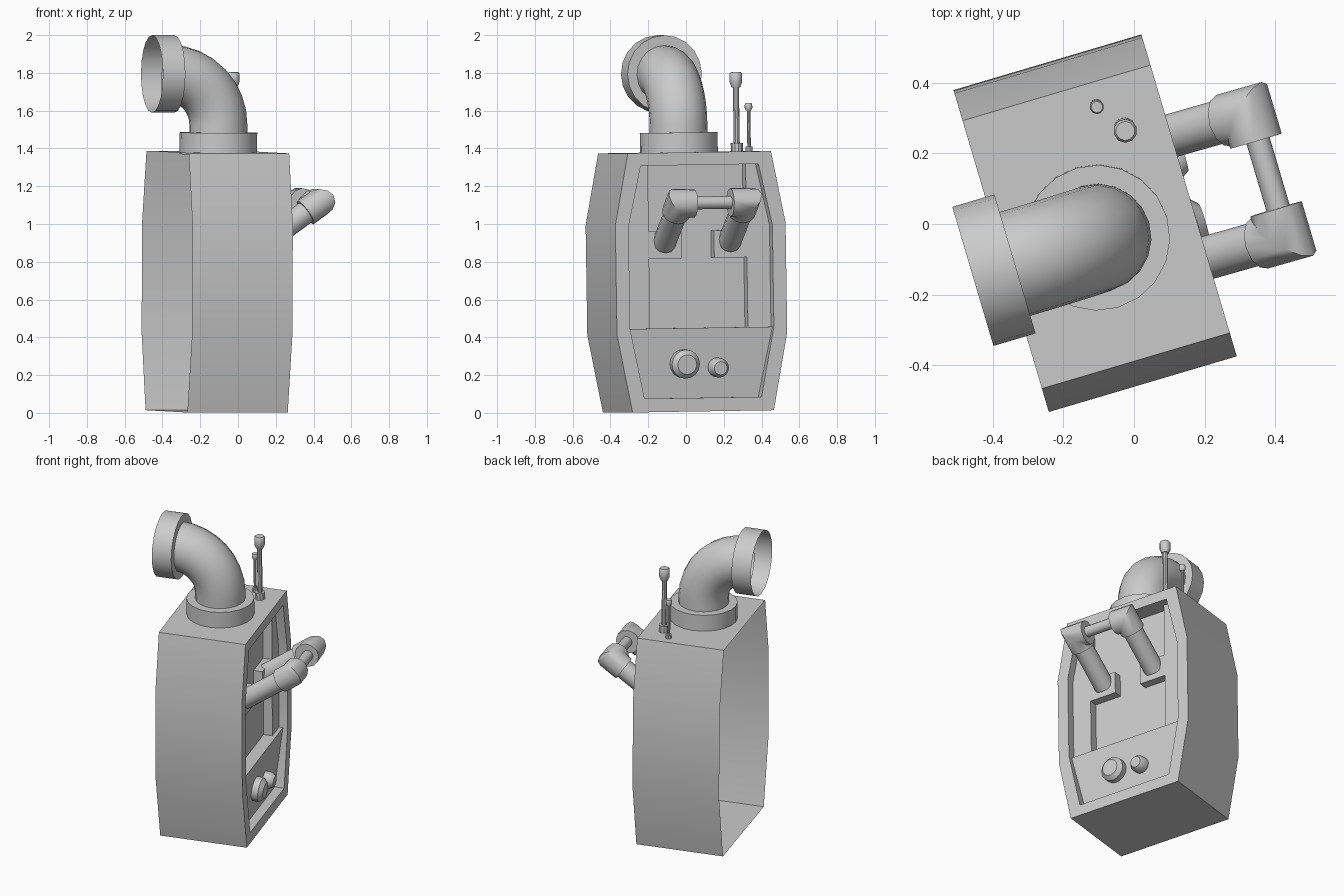
import bpy, bmesh, math
from mathutils import Vector, Matrix

if "Cube" in bpy.data.objects:
    bpy.data.objects.remove(bpy.data.objects["Cube"])

# Local frame: x = depth (panel side +x), y = width, z up; then turned into place
PIVOT = Matrix.Translation((0, 0, 0.69))
ROOT = (Matrix.Translation((-0.11, 0.0025, 0)) @ Matrix.Rotation(math.radians(16.5), 4, 'Z')
        @ PIVOT @ Matrix.Rotation(math.radians(0.9), 4, 'X') @ PIVOT.inverted())
FRONT, BACK = 0.277, -0.277
COLUMN, FLOOR = 0.222, 0.165


def finish(name, bm, fix=True):
    if fix:
        bmesh.ops.recalc_face_normals(bm, faces=bm.faces)
    bm.transform(ROOT)
    me = bpy.data.meshes.new(name)
    bm.to_mesh(me)
    bm.free()
    ob = bpy.data.objects.new(name, me)
    bpy.context.collection.objects.link(ob)
    bpy.ops.object.select_all(action='DESELECT')
    bpy.context.view_layer.objects.active = ob
    ob.select_set(True)
    bpy.ops.object.shade_smooth_by_angle(angle=math.radians(35))
    return ob


def bridge(bm, a, b):
    n = len(a)
    for i in range(n):
        bm.faces.new((a[i], a[(i + 1) % n], b[(i + 1) % n], b[i]))


def loop(bm, pts, x):
    return [bm.verts.new((x(z) if callable(x) else x, y, z)) for y, z in pts]


def mirror_loop(half):
    return half + [(-y, z) for y, z in reversed(half)]


def prism(name, pts, x0, x1):
    bm = bmesh.new()
    a, b = loop(bm, pts, x0), loop(bm, pts, x1)
    bridge(bm, a, b)
    bm.faces.new(a)
    bm.faces.new(b)
    return finish(name, bm)


def lathe(name, origin, axis, profile, sides=16):
    """Spin (radius, height) pairs about an axis; radius 0 ends become caps."""
    bm = bmesh.new()
    m = Matrix.Translation(origin) @ Vector(axis).to_track_quat('Z', 'Y').to_matrix().to_4x4()
    prev = None
    for r, h in profile:
        if r == 0:
            if prev:
                bm.faces.new(prev)
            prev = None
            continue
        ring = [bm.verts.new(m @ Vector((r * math.cos(t), r * math.sin(t), h)))
                for t in (2 * math.pi * i / sides for i in range(sides))]
        if prev:
            bridge(bm, prev, ring)
        elif profile[0][0] == 0:
            bm.faces.new(ring)
        prev = ring
    return finish(name, bm)


def sweep(name, path, r, sides=16, caps=False):
    """Round tube along a path with mitred corners."""
    bm = bmesh.new()
    path = [Vector(p) for p in path]
    seg = [(b - a).normalized() for a, b in zip(path, path[1:])]
    rot = seg[0].to_track_quat('Z', 'Y')
    pts = [path[0] + rot @ Vector((r * math.cos(t), r * math.sin(t), 0))
           for t in (2 * math.pi * i / sides for i in range(sides))]
    rings = [[bm.verts.new(p) for p in pts]]
    for i, d in enumerate(seg):
        n = d + seg[i + 1] if i + 1 < len(seg) else d
        pts = [p + d * ((path[i + 1] - p).dot(n) / d.dot(n)) for p in pts]
        rings.append([bm.verts.new(p) for p in pts])
        bridge(bm, rings[-2], rings[-1])
    if caps:
        bm.faces.new(rings[0])
        bm.faces.new(rings[-1])
    return finish(name, bm)


# Body shell: open at the back, framed recess on the panel side
outer = mirror_loop([(0.395, 1.38), (0.47, 1.0), (0.47, 0.42), (0.39, 0.008)])
inner = mirror_loop([(0.325, 1.313), (0.397, 0.99), (0.397, 0.45), (0.323, 0.08)])
bm = bmesh.new()
rings = [loop(bm, outer, BACK), loop(bm, outer, FRONT), loop(bm, inner, FRONT), loop(bm, inner, FLOOR)]
for a, b in zip(rings, rings[1:]):
    bridge(bm, a, b)
bm.faces.new(rings[-1])
finish("body_shell", bm)

# Raised side columns with arm mounting pads
column = [(0.325, 1.313), (0.397, 0.99), (0.397, 0.45), (0.27, 0.45), (0.27, 0.82),
          (0.09, 0.82), (0.09, 0.965), (0.27, 0.965), (0.27, 1.313)]
for side, s in (("left", -1), ("right", 1)):
    prism(side + "_column", [(s * y, z) for y, z in column], FLOOR, COLUMN)

# Sloping control console
slope = 0.03 / 0.37
console_x = lambda z: 0.217 + (z - 0.08) * slope
prism("console", mirror_loop([(0.397, 0.45), (0.323, 0.08)]), FLOOR, console_x)

# Control knobs
for name, y, z, r in (("large_knob", -0.09, 0.262, 0.077), ("small_knob", 0.095, 0.24, 0.052)):
    lathe(name, (console_x(z), y, z), (1, 0, -slope),
          [(0, 0), (r, 0), (r, 0.04), (r * 0.68, 0.065), (0, 0.065)])

# Pipe: collar, elbow and open flange
PX, PY, R, Z0 = -0.006, -0.029, 0.27, 1.525
lathe("pipe_collar", (PX, PY, 1.37), (0, 0, 1), [(0.206, 0), (0.206, 0.115), (0.15, 0.115)], 20)
arc = [(PX - R + R * math.cos(t), PY, Z0 + R * math.sin(t))
       for t in (math.pi / 2 * i / 8 for i in range(9))]
sweep("pipe_elbow", [(PX, PY, 1.37)] + arc, 0.153, 20)
lathe("pipe_flange", (-0.25, PY, 1.795), (-1, 0, 0), [(0.15, 0), (0.205, 0), (0.205, 0.124)], 20)

# Arms with mitred elbow joints and a cross handle
d = Vector((math.cos(math.radians(35)), 0, math.sin(math.radians(35))))
for side, s in (("left", -1), ("right", 1)):
    c = Vector((0.502, s * 0.18, 1.112))
    lathe(side + "_arm", c - d * 0.37, d, [(0, 0), (0.062, 0), (0.062, 0.32), (0, 0.32)], 12)
    sweep(side + "_arm_joint", [c - d * 0.085, c, c - Vector((0, s * 0.08, 0))], 0.076, 12, True)
sweep("handle_bar", [(0.508, -0.13, 1.113), (0.508, 0.13, 1.113)], 0.034, 12, True)

# Antennas
def antenna(name, x, y, k, base, tip, top):
    lathe(name, (x, y, 0), (0, 0, 1),
          [(0, 1.375), (k, 1.375), (k, base), (k * 0.5, base), (k * 0.5, tip), (k * 0.7, tip),
           (k * 1.05, tip + (top - tip) * 0.35), (k * 1.05, top - 0.01), (k * 0.85, top), (0, top)], 10)

antenna("tall_antenna", 0.156, 0.243, 0.032, 1.425, 1.72, 1.80)
antenna("short_antenna", 0.098, 0.328, 0.019, 1.405, 1.595, 1.635)
